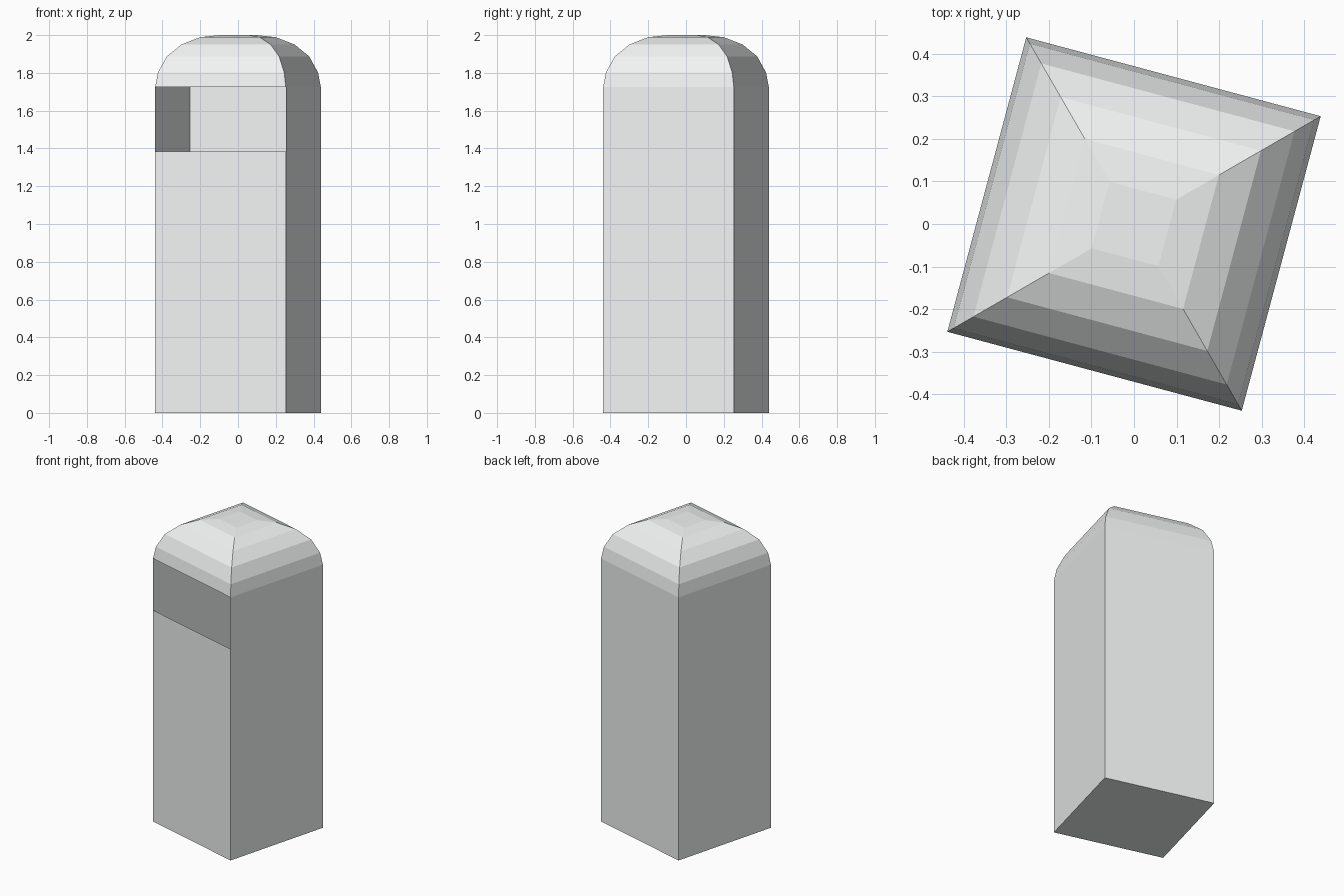
import bpy, bmesh, math

if "Cube" in bpy.data.objects:
    bpy.data.objects.remove(bpy.data.objects["Cube"])

CORNER = 0.5065                 # centre to corner of the square plan
ANGLES = [math.radians(30 + 90 * i) for i in range(4)]

# (fraction of full width, height): straight shaft, then rounded cap
PROFILE = [(1, 0), (1, 1.385), (1, 1.724), (0.966, 1.802), (0.86, 1.887),
           (0.68, 1.951), (0.455, 1.989), (0.226, 2.0)]
WINDOW_BAND, FRONT_SIDE = 1, 2  # open slot in the front wall

bm = bmesh.new()
rings = [[bm.verts.new((CORNER * r * math.cos(a), CORNER * r * math.sin(a), z))
          for a in ANGLES] for r, z in PROFILE]

# walls and cap bands, leaving the slot open
for band, (low, high) in enumerate(zip(rings, rings[1:])):
    for i in range(4):
        if (band, i) == (WINDOW_BAND, FRONT_SIDE):
            continue
        j = (i + 1) % 4
        bm.faces.new((low[i], low[j], high[j], high[i]))

# base and flat top
bm.faces.new(rings[0][::-1])
bm.faces.new(rings[-1])

mesh = bpy.data.meshes.new("bollard_shell")
bm.to_mesh(mesh)
bm.free()

# pale grey paint
paint = bpy.data.materials.new("pale_grey")
paint.diffuse_color = (0.88, 0.91, 0.90, 1)
paint.use_nodes = True
paint.node_tree.nodes["Principled BSDF"].inputs["Base Color"].default_value = paint.diffuse_color
mesh.materials.append(paint)

bollard = bpy.data.objects.new("bollard_shell", mesh)
bpy.context.collection.objects.link(bollard)
